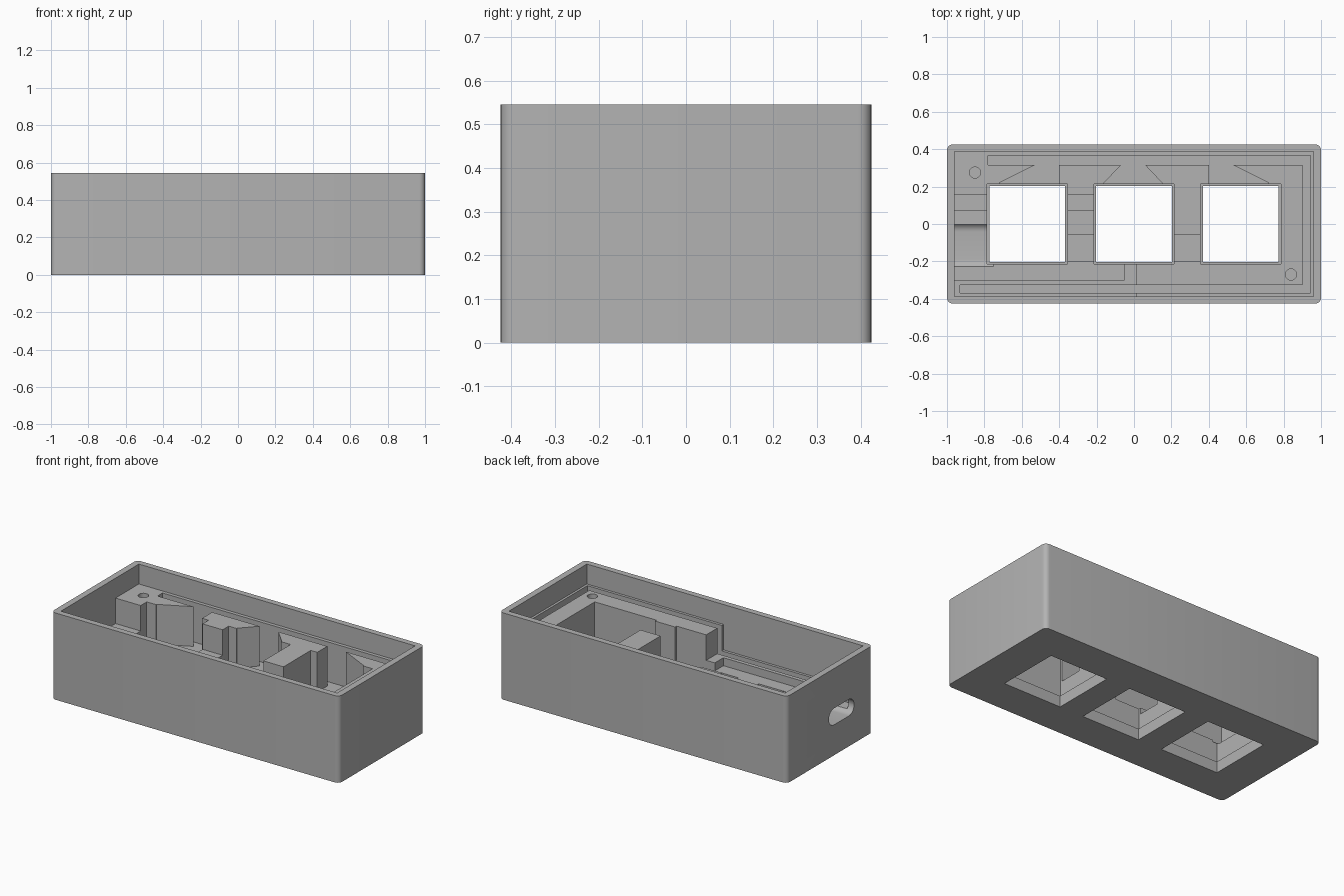
import bpy, bmesh, math
from mathutils import Matrix

cube = bpy.data.objects.get("Cube")
if cube:
    bpy.data.objects.remove(cube, do_unlink=True)

grey = bpy.data.materials.new("plain grey")
grey.use_nodes = True
colour = (0.45, 0.45, 0.45, 1)
grey.diffuse_color = colour
grey.node_tree.nodes["Principled BSDF"].inputs["Base Color"].default_value = colour

HEIGHT, ABOVE = 0.545, 0.7
DECK, SHELF, RECESS, CHANNEL = 0.42, 0.26, 0.21, 0.17


def prism(name, points, z0, z1):
    """Extrude a flat outline from z0 up to z1."""
    bm = bmesh.new()
    face = bm.faces.new([bm.verts.new((x, y, z0)) for x, y in points])
    top = bmesh.ops.extrude_face_region(bm, geom=[face])["geom"]
    for v in top:
        if isinstance(v, bmesh.types.BMVert):
            v.co.z = z1
    bmesh.ops.recalc_face_normals(bm, faces=bm.faces)
    mesh = bpy.data.meshes.new(name)
    bm.to_mesh(mesh)
    bm.free()
    obj = bpy.data.objects.new(name, mesh)
    bpy.context.scene.collection.objects.link(obj)
    return obj


def rect(x0, x1, y0, y1):
    return [(x0, y0), (x1, y0), (x1, y1), (x0, y1)]


def rounded(hx, hy, r, steps):
    """Rounded rectangle outline centred on the origin."""
    pts = []
    for q, (sx, sy) in enumerate([(1, 1), (-1, 1), (-1, -1), (1, -1)]):
        for i in range(steps + 1):
            a = math.pi / 2 * (q + i / steps)
            pts.append((sx * (hx - r) + r * math.cos(a), sy * (hy - r) + r * math.sin(a)))
    return pts


def circle(cx, cy, r, n=24):
    return [(cx + r * math.cos(math.tau * i / n), cy + r * math.sin(math.tau * i / n)) for i in range(n)]


case = prism("case", rounded(1, 0.425, 0.03, 5), 0, HEIGHT)
case.data.materials.append(grey)


def cut(cutter):
    """Subtract the cutter from the case and discard it."""
    cutter.hide_render = True
    mod = case.modifiers.new("cut", "BOOLEAN")
    mod.operation, mod.solver, mod.object = "DIFFERENCE", "EXACT", cutter
    graph = bpy.context.evaluated_depsgraph_get()
    result = bpy.data.meshes.new_from_object(case.evaluated_get(graph))
    case.modifiers.clear()
    case.data = result
    bpy.data.objects.remove(cutter, do_unlink=True)


def carve(points, floor, top=ABOVE):
    cut(prism("cutter", points, floor, top))


# Main cavity, circuit board shelf and the recess under the board
carve(rect(-0.96, 0.96, -0.387, 0.387), DECK)
carve(rect(-0.96, 0.01, -0.387, 0.155), SHELF)
carve(rect(-0.96, -0.05, -0.3, 0.07), RECESS)

# Wire groove running around the back, right and front
carve([(-0.78, 0.365), (-0.78, 0.315), (0.9, 0.315), (0.9, -0.325), (-0.93, -0.325),
       (-0.93, -0.37), (0.945, -0.37), (0.945, 0.365)], CHANNEL)

# Flared wire pockets from the groove to each window
back, lip = 0.34, 0.19
for side in (-1, 1):
    carve([(side * x, y) for x, y in
           [(0.4, back), (0.53, back), (0.53, 0.315), (0.72, 0.22), (0.72, lip), (0.4, lip)]], CHANNEL)
carve([(-0.07, back), (-0.07, 0.315), (-0.16, 0.22), (-0.16, lip),
       (0.15, lip), (0.15, 0.22), (0.06, 0.315), (0.06, back)], CHANNEL)

# Wire channel linking the windows
carve(rect(-0.5, 0.5, -0.2, -0.055), CHANNEL)

# Three square windows, narrower through the bottom plate
for cx in (-0.57, 0, 0.57):
    carve(rect(cx - 0.215, cx + 0.215, -0.215, 0.215), 0.07)
    carve(rect(cx - 0.202, cx + 0.202, -0.202, 0.202), -0.1)

# Screw holes
for cx, cy in ((-0.85, 0.275), (0.84, -0.27)):
    carve(circle(cx, cy, 0.03), CHANNEL)

# Rounded cable port through the left-hand end
port = prism("port_cutter", rounded(0.125, 0.052, 0.0515, 8), -1.1, -0.75)
port.data.transform(Matrix(((0, 0, 1, 0), (1, 0, 0, -0.115), (0, 1, 0, 0.243), (0, 0, 0, 1))))
cut(port)

# Smooth only the rounded corners
bpy.ops.object.select_all(action="DESELECT")
case.select_set(True)
bpy.context.view_layer.objects.active = case
bpy.ops.object.shade_smooth_by_angle(angle=math.radians(30))
